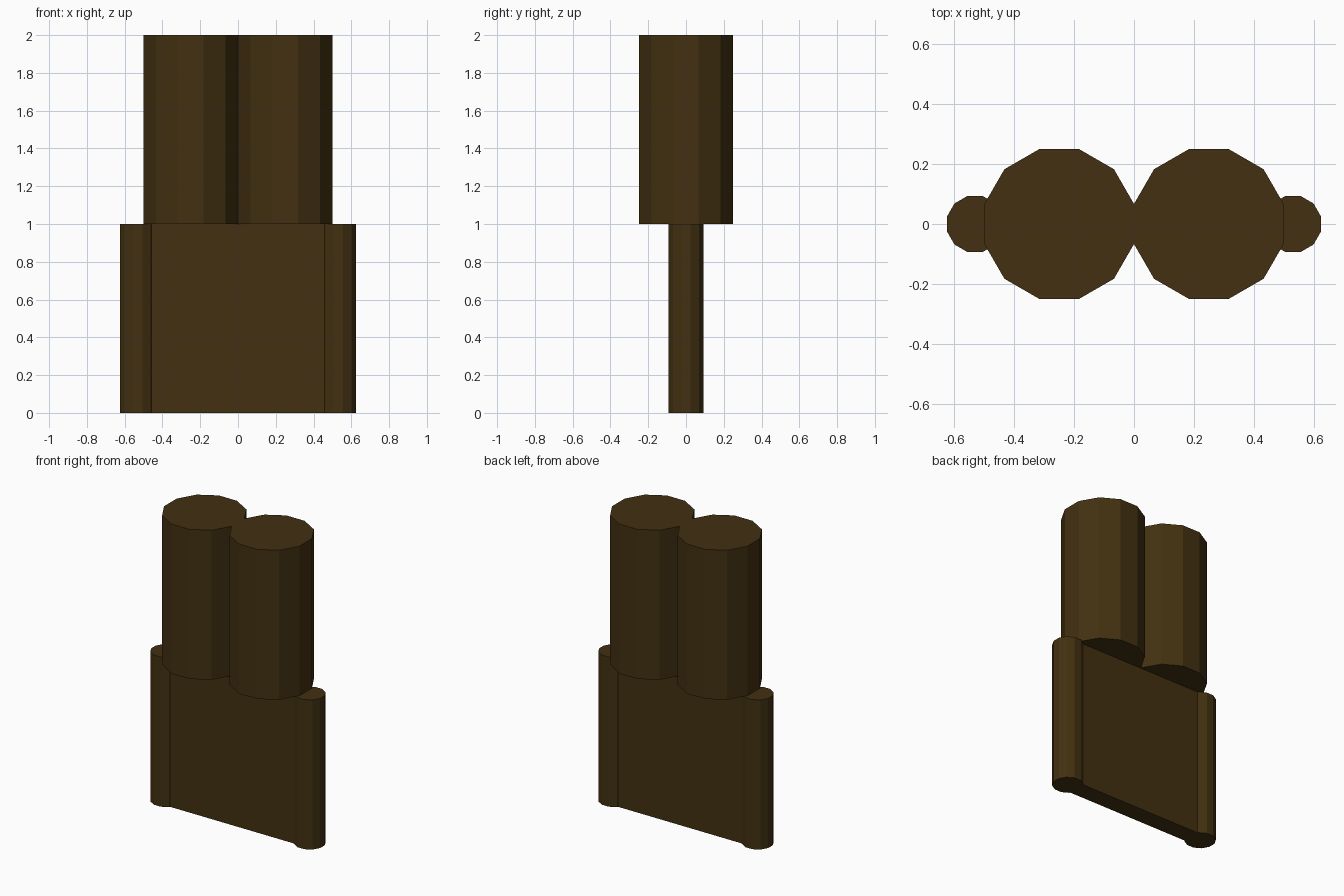
import bpy, bmesh, math
from mathutils import Matrix

if "Cube" in bpy.data.objects:
    bpy.data.objects.remove(bpy.data.objects["Cube"])

brown = bpy.data.materials.new("dark_brown")
brown.diffuse_color = (0.055, 0.030, 0.0055, 1.0)
brown.use_nodes = True
brown.node_tree.nodes["Principled BSDF"].inputs["Base Color"].default_value = brown.diffuse_color

SIDES = 12


def add_object(name, bm):
    mesh = bpy.data.meshes.new(name)
    bm.to_mesh(mesh)
    bm.free()
    mesh.materials.append(brown)
    obj = bpy.data.objects.new(name, mesh)
    bpy.context.collection.objects.link(obj)
    return obj


def column(name, x, half_width, z0, z1):
    """Twelve-sided upright column with flat sides facing the axes."""
    bm = bmesh.new()
    radius = half_width / math.cos(math.pi / SIDES)
    place = Matrix.Translation((x, 0, (z0 + z1) / 2)) @ Matrix.Rotation(math.pi / SIDES, 4, 'Z')
    bmesh.ops.create_cone(bm, cap_ends=True, segments=SIDES, radius1=radius,
                          radius2=radius, depth=z1 - z0, matrix=place)
    return add_object(name, bm)


def box(name, size, centre):
    bm = bmesh.new()
    bmesh.ops.create_cube(bm, size=1, matrix=Matrix.Translation(centre) @ Matrix.Diagonal((*size, 1)))
    return add_object(name, bm)


# Flat lower panel, ending inside the edge posts
box("lower_panel", (1.0625, 0.125, 1.0), (0, 0, 0.5))

for side, label in ((-1, "left"), (1, "right")):
    # Slim rounded post on each edge of the panel
    column(f"edge_post_{label}", side * 0.53125, 0.09375, 0.0, 1.0)
    # Thick upper cylinder, touching its twin at the middle
    column(f"upper_cylinder_{label}", side * 0.25, 0.25, 1.0, 2.0)
